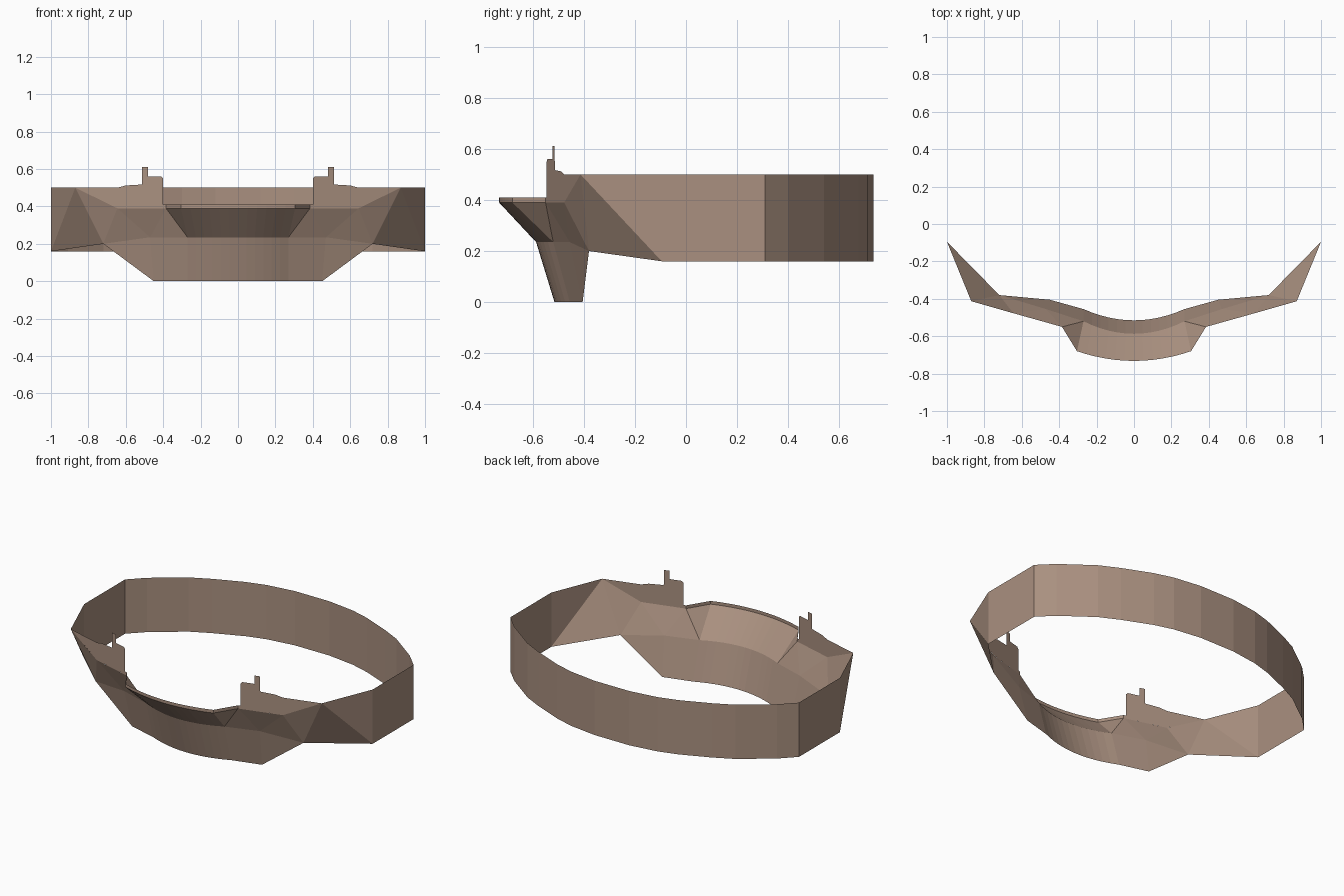
import bpy, bmesh
from mathutils import Vector

if "Cube" in bpy.data.objects:
    bpy.data.objects.remove(bpy.data.objects["Cube"])

mat = bpy.data.materials.new("warm_brown")
mat.diffuse_color = (0.40, 0.28, 0.215, 1)
mat.use_nodes = True
mat.node_tree.nodes["Principled BSDF"].inputs["Base Color"].default_value = mat.diffuse_color


def make(name, faces):
    """Build half a shell from face corner lists, mirror it, face outward."""
    bm = bmesh.new()
    for pts in faces:
        for s in (1, -1):
            bm.faces.new([bm.verts.new((s * x, y, z)) for x, y, z in pts])
    bmesh.ops.remove_doubles(bm, verts=bm.verts, dist=1e-4)
    bm.normal_update()
    for f in bm.faces:
        c = f.calc_center_median()
        if f.normal.dot(Vector((c.x, c.y, 0))) < 0:
            f.normal_flip()
    me = bpy.data.meshes.new(name)
    bm.to_mesh(me)
    bm.free()
    me.materials.append(mat)
    ob = bpy.data.objects.new(name, me)
    bpy.context.collection.objects.link(ob)
    return ob


def strip(lo, hi):
    return [[lo[i], lo[i + 1], hi[i + 1], hi[i]] for i in range(len(lo) - 1)]


def arc(x1, y0, y1, z, n=6):
    return [(x1 * i / n, y0 + (y1 - y0) * (i / n) ** 2, z) for i in range(n + 1)]


# rear band: vertical wall from the centre of the back to the front side corner
plan = [(0, .735), (.12, .735), (.30, .71), (.42, .675), (.60, .60),
        (.72, .54), (.91, .40), (1, .31), (1, -.095)]
make("rear_band", strip([(x, y, .16) for x, y in plan],
                        [(x, y, .50) for x, y in plan]))

# shared corner points
side_top, side_low, band_top = (.87, -.413, .5), (1, -.095, .16), (1, -.095, .5)
knee = (.72, -.38, .2)
ledge_out, ledge_in = (.645, -.477, .39), (.385, -.55, .39)
mid_out, foot_out = (.47, -.455, .235), (.45, -.405, 0)
lip = arc(.305, -.732, -.68, .39)
mid = arc(.27, -.587, -.52, .235)
foot = arc(.27, -.515, -.455, 0)

# angled cheeks between rear band and front
make("side_cheek", [
    [band_top, side_top, side_low],
    [side_low, side_top, knee],
    [side_top, ledge_out, knee],
    [ledge_out, mid_out, knee],
])

# sloping front scoop and the skirt below it
make("front_scoop", strip(mid, lip) + [
    [mid[-1], ledge_in, lip[-1]],
    [mid[-1], mid_out, ledge_in],
    [mid_out, ledge_out, ledge_in],
])
make("lower_skirt", strip(foot, mid) + [
    [foot[-1], foot_out, mid_out, mid[-1]],
    [foot_out, knee, mid_out],
])

# thin upright rim on the scoop
rim = lip + [ledge_in]
make("scoop_rim", strip(rim, [(x, y, .41) for x, y, z in rim]))

# stepped upright plates with small posts
outline = [(.385, .39), (.385, .41), (.40, .41), (.40, .55), (.41, .56),
           (.48, .56), (.48, .612), (.512, .612), (.512, .56), (.514, .517),
           (.60, .512), (.645, .50), (.87, .50), (.645, .39)]
slope = (side_top[1] - ledge_in[1]) / (side_top[0] - ledge_in[0])
make("post_plate", [[(x, ledge_in[1] + slope * (x - .385), z) for x, z in outline]])
